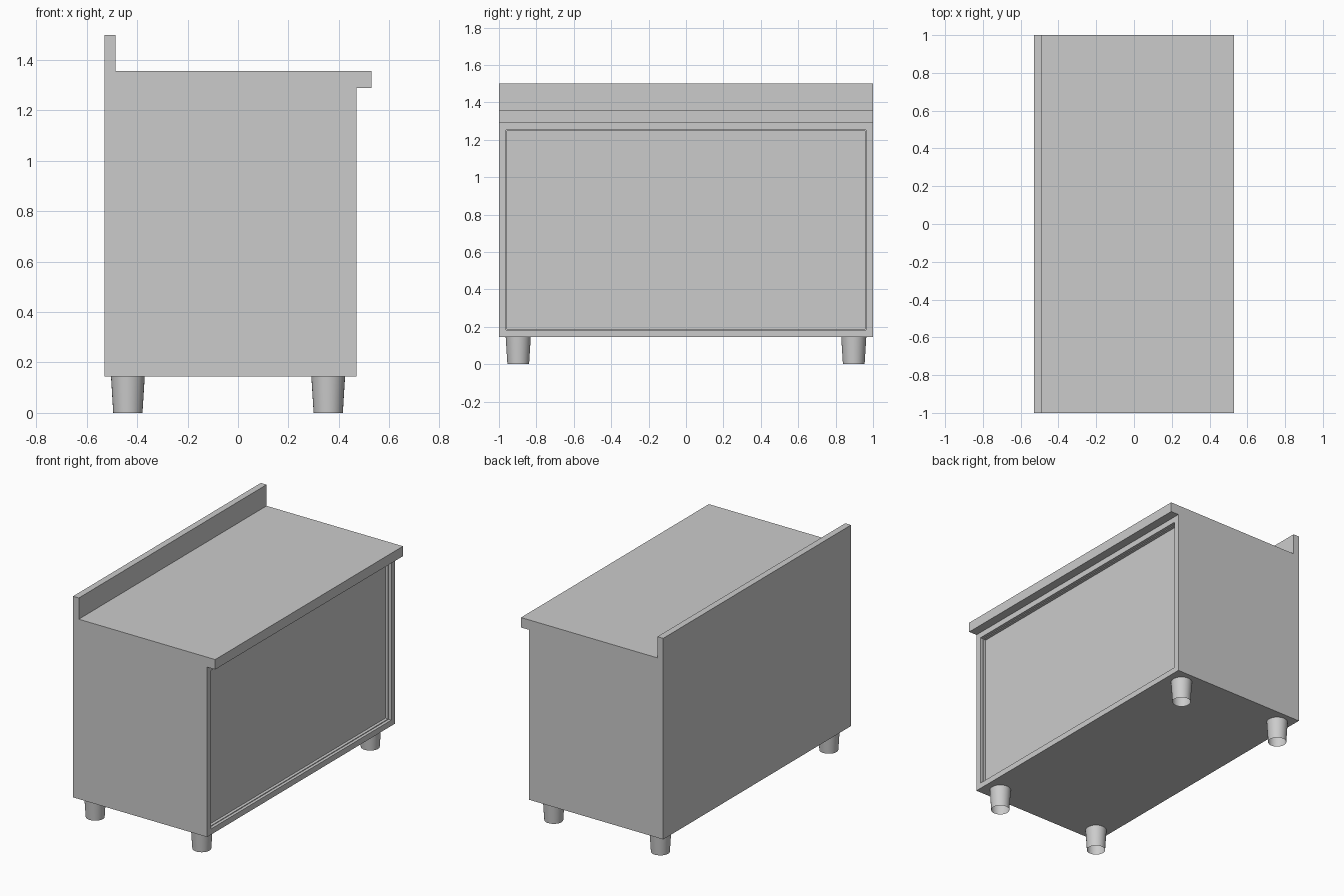
import bpy, bmesh
from mathutils import Matrix, Vector

if "Cube" in bpy.data.objects:
    bpy.data.objects.remove(bpy.data.objects["Cube"])


def add_object(name, bm):
    bmesh.ops.recalc_face_normals(bm, faces=bm.faces)
    mesh = bpy.data.meshes.new(name)
    bm.to_mesh(mesh)
    bm.free()
    obj = bpy.data.objects.new(name, mesh)
    bpy.context.collection.objects.link(obj)
    return obj


def push_in(bm, face, depth):
    """Extrude a +x face straight inwards and return the moved face."""
    new = bmesh.ops.extrude_discrete_faces(bm, faces=[face])["faces"][0]
    bmesh.ops.translate(bm, verts=new.verts, vec=(-depth, 0, 0))
    return new


# Cabinet: box whose +x side has a frame and a stepped recessed panel
x0, x1, z0, z1 = -0.53, 0.47, 0.145, 1.29
bm = bmesh.new()
bmesh.ops.create_cube(bm, size=1)
bmesh.ops.scale(bm, vec=(x1 - x0, 2, z1 - z0), verts=bm.verts)
bmesh.ops.translate(bm, vec=((x0 + x1) / 2, 0, (z0 + z1) / 2), verts=bm.verts)
bm.normal_update()
panel = max(bm.faces, key=lambda f: f.calc_center_median().x)
bmesh.ops.inset_individual(bm, faces=[panel], thickness=0.055)
panel = push_in(bm, panel, 0.02)
bm.normal_update()
bmesh.ops.inset_individual(bm, faces=[panel], thickness=0.007)
push_in(bm, panel, 0.02)
add_object("cabinet_body", bm)

# Worktop with upstand: one L profile extruded along y
profile = [(-0.53, 1.29), (0.53, 1.29), (0.53, 1.357),
           (-0.487, 1.357), (-0.487, 1.5), (-0.53, 1.5)]
bm = bmesh.new()
end = bm.faces.new([bm.verts.new((x, -1, z)) for x, z in profile])
ext = bmesh.ops.extrude_face_region(bm, geom=[end], use_keep_orig=True)["geom"]
bmesh.ops.translate(bm, vec=(0, 2, 0),
                    verts=[v for v in ext if isinstance(v, bmesh.types.BMVert)])
add_object("worktop", bm)

# Feet: open tapered tubes at the four corners
for x, depth_name in ((-0.437, "rear"), (0.358, "front")):
    for y, side in ((-0.897, "left"), (0.897, "right")):
        bm = bmesh.new()
        bmesh.ops.create_cone(bm, cap_ends=False, segments=32,
                              radius1=0.058, radius2=0.067, depth=z0,
                              matrix=Matrix.Translation(Vector((x, y, z0 / 2))))
        for f in bm.faces:
            f.smooth = True
        add_object(f"{depth_name}_{side}_foot", bm)
